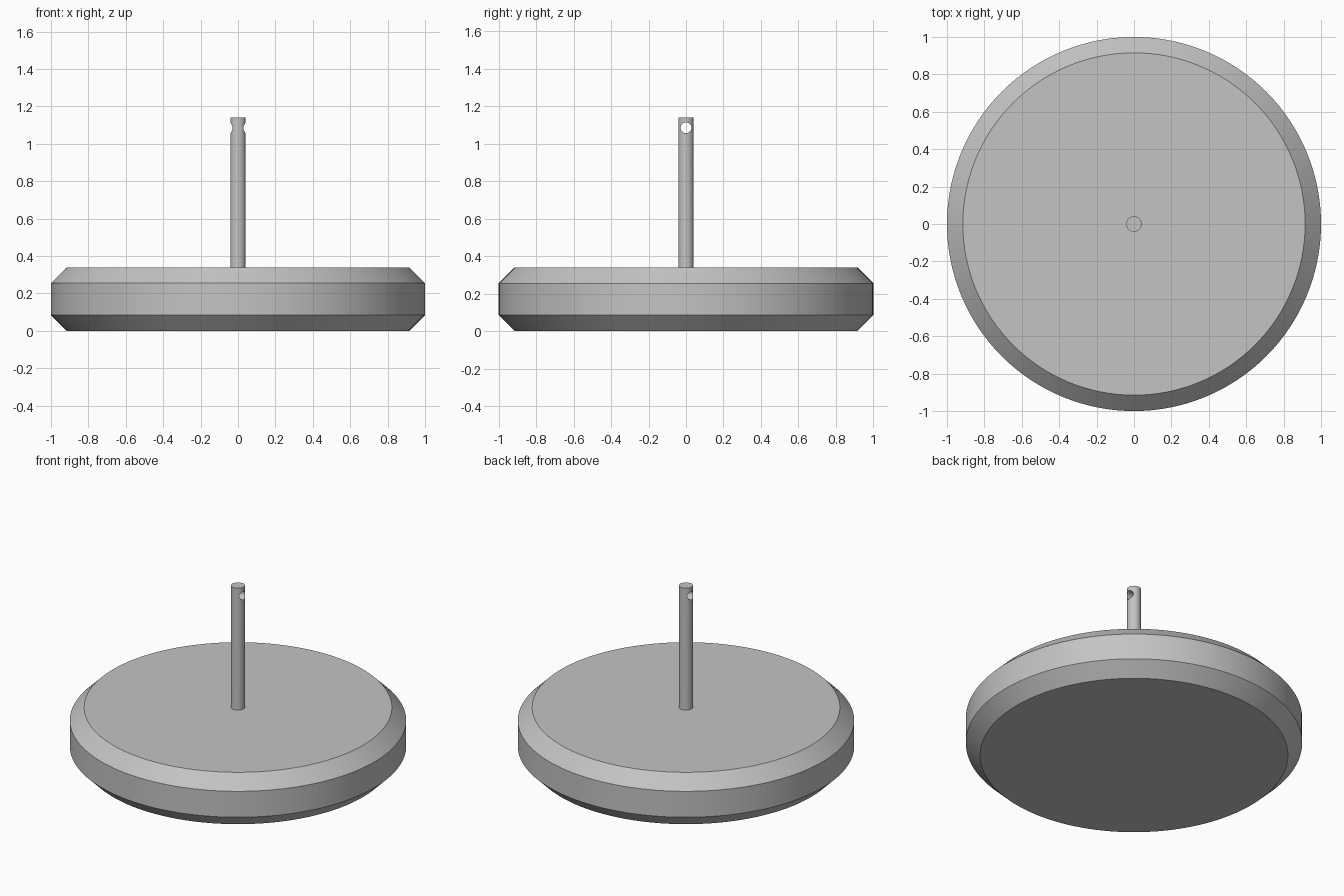
import bpy
import bmesh
import math

old = bpy.data.objects.get("Cube")
if old:
    bpy.data.objects.remove(old, do_unlink=True)

DISC_HEIGHT = 0.34
CHAMFER = 0.085
ROD_RADIUS = 0.041
ROD_TOP = 1.14
HOLE_RADIUS = 0.029
HOLE_Z = 1.085

grey = bpy.data.materials.new("plain grey")
grey.use_nodes = True
colour = (0.55, 0.55, 0.55, 1)
grey.diffuse_color = colour
grey.node_tree.nodes["Principled BSDF"].inputs["Base Color"].default_value = colour


def cylinder(name, radius, bottom, top, sides):
    """Upright cylinder between two heights."""
    bpy.ops.mesh.primitive_cylinder_add(
        vertices=sides, radius=radius, depth=top - bottom,
        location=(0, 0, (top + bottom) / 2))
    obj = bpy.context.object
    obj.name = obj.data.name = name
    obj.data.materials.append(grey)
    return obj


def smooth(obj):
    """Smooth the round walls and keep the rims sharp."""
    bpy.ops.object.select_all(action="DESELECT")
    obj.select_set(True)
    bpy.context.view_layer.objects.active = obj
    bpy.ops.object.shade_smooth_by_angle(angle=math.radians(30))


# Weight disc with both rims chamfered
disc = cylinder("weight_disc", 1, 0, DISC_HEIGHT, 128)
bm = bmesh.new()
bm.from_mesh(disc.data)
rims = [e for e in bm.edges if abs(e.verts[0].co.z - e.verts[1].co.z) < 0.001]
bmesh.ops.bevel(bm, geom=rims, offset=CHAMFER, offset_type="OFFSET",
                segments=1, affect="EDGES")
bm.to_mesh(disc.data)
bm.free()
smooth(disc)

# Upright rod standing on the disc
rod = cylinder("centre_rod", ROD_RADIUS, DISC_HEIGHT, ROD_TOP, 48)

# Cross hole drilled through the rod from side to side
cutter = cylinder("hole_cutter", HOLE_RADIUS, -0.1, 0.1, 32)
cutter.rotation_euler.y = math.pi / 2
cutter.location.z = HOLE_Z
cutter.hide_render = True
drill = rod.modifiers.new("cross_hole", "BOOLEAN")
drill.operation = "DIFFERENCE"
drill.solver = "EXACT"
drill.object = cutter
bpy.context.view_layer.objects.active = rod
bpy.ops.object.modifier_apply(modifier=drill.name)
bpy.data.objects.remove(cutter, do_unlink=True)
smooth(rod)
